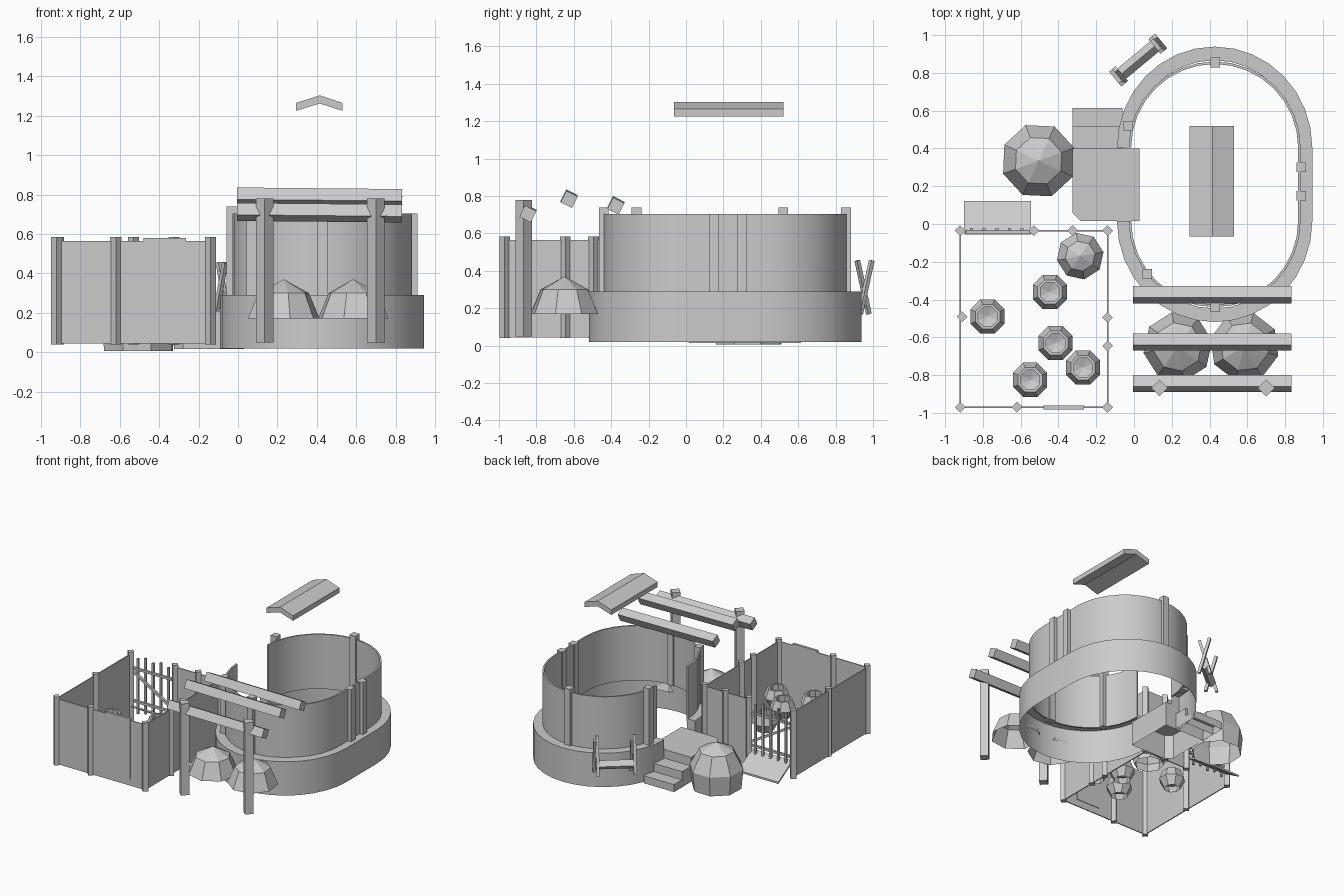
import bpy, bmesh, math
from mathutils import Matrix, Vector

if "Cube" in bpy.data.objects:
    bpy.data.objects.remove(bpy.data.objects["Cube"])


def mesh(name, verts, faces, smooth=False):
    me = bpy.data.meshes.new(name)
    me.from_pydata([tuple(v) for v in verts], [], faces)
    bm = bmesh.new()
    bm.from_mesh(me)
    bmesh.ops.recalc_face_normals(bm, faces=bm.faces)
    bm.to_mesh(me)
    bm.free()
    ob = bpy.data.objects.new(name, me)
    bpy.context.collection.objects.link(ob)
    if smooth:
        bpy.context.view_layer.objects.active = ob
        ob.select_set(True)
        bpy.ops.object.shade_smooth_by_angle(angle=math.radians(35))
        ob.select_set(False)
    return ob


def prism(name, pts, a, b, base=True):
    """Extrude a list of 3D points by the vector from a to b."""
    d = Vector(b) - Vector(a)
    n = len(pts)
    v = [Vector(p) for p in pts] + [Vector(p) + d for p in pts]
    f = [list(range(n, 2 * n))] + ([list(range(n))] if base else [])
    f += [[i, (i + 1) % n, n + (i + 1) % n, n + i] for i in range(n)]
    return mesh(name, v, f)


def box(name, x0, x1, y0, y1, z0, z1, base=True):
    return prism(name, [(x0, y0, z0), (x1, y0, z0), (x1, y1, z0), (x0, y1, z0)],
                 (0, 0, z0), (0, 0, z1), base)


def post(name, x, y, z0, z1, side, ang=0):
    h = side / math.sqrt(2)
    a = [math.radians(ang + 45 + 90 * i) for i in range(4)]
    return prism(name, [(x + h * math.cos(t), y + h * math.sin(t), z0) for t in a],
                 (0, 0, z0), (0, 0, z1))


def bar(name, p, q, w, roll=0):
    """Square bar between two points."""
    p, q = Vector(p), Vector(q)
    m = (q - p).to_track_quat('Z', 'Y').to_matrix() @ Matrix.Rotation(math.radians(roll), 3, 'Z')
    h = w / 2
    return prism(name, [p + m @ Vector(c) for c in
                        ((-h, -h, 0), (h, -h, 0), (h, h, 0), (-h, h, 0))], p, q)


def lathe(name, x, y, profile, n=8, ang=0):
    """Faceted turned shape; a zero radius closes to a point."""
    v, rings = [], []
    for r, z in profile:
        if r == 0:
            rings.append([len(v)] * n)
            v.append((x, y, z))
        else:
            rings.append(list(range(len(v), len(v) + n)))
            for i in range(n):
                t = math.radians(ang) + 2 * math.pi * i / n
                v.append((x + r * math.cos(t), y + r * math.sin(t), z))
    f = []
    for a, b in zip(rings, rings[1:]):
        for i in range(n):
            j = (i + 1) % n
            f.append(list(dict.fromkeys([a[i], a[j], b[j], b[i]])))
    return mesh(name, v, f)


def horseshoe(name, ro, ri, z0, z1, dy=0, shell=False):
    """Stadium-shaped wall, open at the doorway; a shell has only outside and top."""
    cx, n = 0.427, 16

    def pts(r, ry):
        a = [(cx - r * math.cos(math.pi * i / n), 0.015 - ry * math.sin(math.pi * i / n)) for i in range(n + 1)]
        b = [(cx + r * math.cos(math.pi * i / n), 0.405 + ry * math.sin(math.pi * i / n)) for i in range(n + 1)]
        return a + b
    v, f = [], []
    for o, i in zip(pts(ro, ro + dy), pts(ri, ri + dy)):
        v += [(*o, z0), (*o, z1), (*i, z1), (*i, z0)]
    m = len(v) // 4
    for k in range(m - 1):
        f += [[4 * k + j, 4 * k + (j + 1) % 4, 4 * k + 4 + (j + 1) % 4, 4 * k + 4 + j]
              for j in (range(2) if shell else range(4))]
    f += [[0, 1, 2, 3], [4 * m - 4 + j for j in range(4)]]
    return mesh(name, v, f, True)


# house: stone footing, wall, timber posts, floating ridge cap
horseshoe("stone_footing", 0.517, 0.445, 0.02, 0.29, 0.017, True)
horseshoe("house_wall", 0.455, 0.442, 0.27, 0.705)
for i, (x, y, z) in enumerate([(-0.032, 0.52, 0.74), (0.07, -0.265, 0.74), (0.43, 0.855, 0.74),
                               (0.43, -0.44, 0.74), (0.885, 0.15, 0.705), (0.885, 0.30, 0.705)]):
    post(f"wall_post_{i}", x, y, 0.27, z, 0.052)
prism("ridge_cap", [(0.295, -0.065, 1.265), (0.415, -0.065, 1.303), (0.53, -0.065, 1.265),
                    (0.53, -0.065, 1.225), (0.415, -0.065, 1.262), (0.295, -0.065, 1.225)],
      (0, -0.065, 0), (0, 0.52, 0))

# entrance landing and steps
prism("landing", [(-0.325, 0.06, 0.015), (-0.28, 0.015, 0.015), (0.03, 0.015, 0.015),
                  (0.03, 0.40, 0.015), (-0.325, 0.40, 0.015)], (0, 0, 0.015), (0, 0, 0.21), False)
box("step_upper", -0.325, -0.06, 0.40, 0.515, 0.015, 0.14, False)
box("step_lower", -0.325, -0.06, 0.515, 0.615, 0.015, 0.075, False)

# pergola
for i, (y, z) in enumerate([(-0.845, 0.708), (-0.625, 0.786), (-0.375, 0.75)]):
    bar(f"pergola_beam_{i}", (-0.005, y, z + 0.004), (0.833, y, z - 0.004), 0.068, -27)
for i, x in enumerate((0.135, 0.70)):
    post(f"pergola_post_{i}", x, -0.868, 0.05, 0.78, 0.063, 45)

# rounded bushes / hay heaps
for i, (x, y, a) in enumerate([(0.232, -0.65, 10), (0.585, -0.65, 30)]):
    lathe(f"small_heap_{i}", x, y, [(0.185, 0.17), (0.13, 0.30), (0, 0.37)], 8, a)
lathe("large_heap", -0.505, 0.335, [(0.185, 0.005), (0.2, 0.16), (0.13, 0.295), (0, 0.355)], 8, 20)
lathe("yard_heap", -0.285, -0.17, [(0.11, 0.05), (0.125, 0.12), (0.08, 0.20), (0, 0.235)], 8, 10)

# yard fence panels
for n, b in {"front": (-0.92, -0.14, -0.974, -0.966), "left": (-0.924, -0.916, -0.97, -0.035),
             "right": (-0.144, -0.136, -0.97, -0.035), "back": (-0.53, -0.14, -0.039, -0.031)}.items():
    box(f"fence_{n}", *b, 0.045, 0.565)
box("fence_front_board", -0.48, -0.265, -0.981, -0.962, 0.10, 0.58)
for i, (x, y) in enumerate([(-0.92, -0.035), (-0.53, -0.035), (-0.325, -0.035), (-0.14, -0.035),
                            (-0.14, -0.495), (-0.14, -0.645), (-0.14, -0.97), (-0.62, -0.97),
                            (-0.92, -0.97), (-0.91, -0.49)]):
    post(f"fence_post_{i}", x, y, 0.04, 0.585, 0.04, 45)

# yard gate and ramp
for i in range(5):
    x = -0.86 + 0.067 * i
    bar(f"gate_bar_{i}", (x, -0.03, 0.10 + 0.015 * (i % 2)), (x, -0.03, 0.54 + 0.02 * (i % 2)), 0.016)
for i, (za, zb) in enumerate([(0.20, 0.20), (0.46, 0.46), (0.43, 0.23)]):
    bar(f"gate_rail_{i}", (-0.89, -0.04, za), (-0.55, -0.04, zb), 0.018)
prism("ramp", [(-0.90, 0.122, 0.045), (-0.90, -0.055, 0.15), (-0.90, -0.055, 0.165),
               (-0.90, 0.122, 0.06)], (-0.90, 0, 0), (-0.545, 0, 0))

# pots in the yard
for i, (x, y) in enumerate([(-0.775, -0.49), (-0.445, -0.36), (-0.415, -0.63), (-0.55, -0.825), (-0.27, -0.76)]):
    lathe(f"pot_{i}", x, y, [(0.06, 0.17), (0.098, 0.24), (0.07, 0.31),
                             (0.055, 0.31), (0.06, 0.22), (0, 0.2)], 8, 22.5)

# trestle rack behind the house
u = Vector((0.77, 0.64, 0)).normalized()
w = Vector((-u.y, u.x, 0))
c = Vector((0.022, 0.868, 0))
for i, s in enumerate((-0.135, 0.135)):
    for k in (-1, 1):
        p = c + u * (s + 0.012 * k)
        bar(f"rack_leg_{i}_{k}", p - w * 0.04 * k + Vector((0, 0, 0.17)),
            p + w * 0.04 * k + Vector((0, 0, 0.455)), 0.022)
mid = c + Vector((0, 0, 0.24))
bar("rack_rail", mid - u * 0.135, mid + u * 0.135, 0.05, 45)
